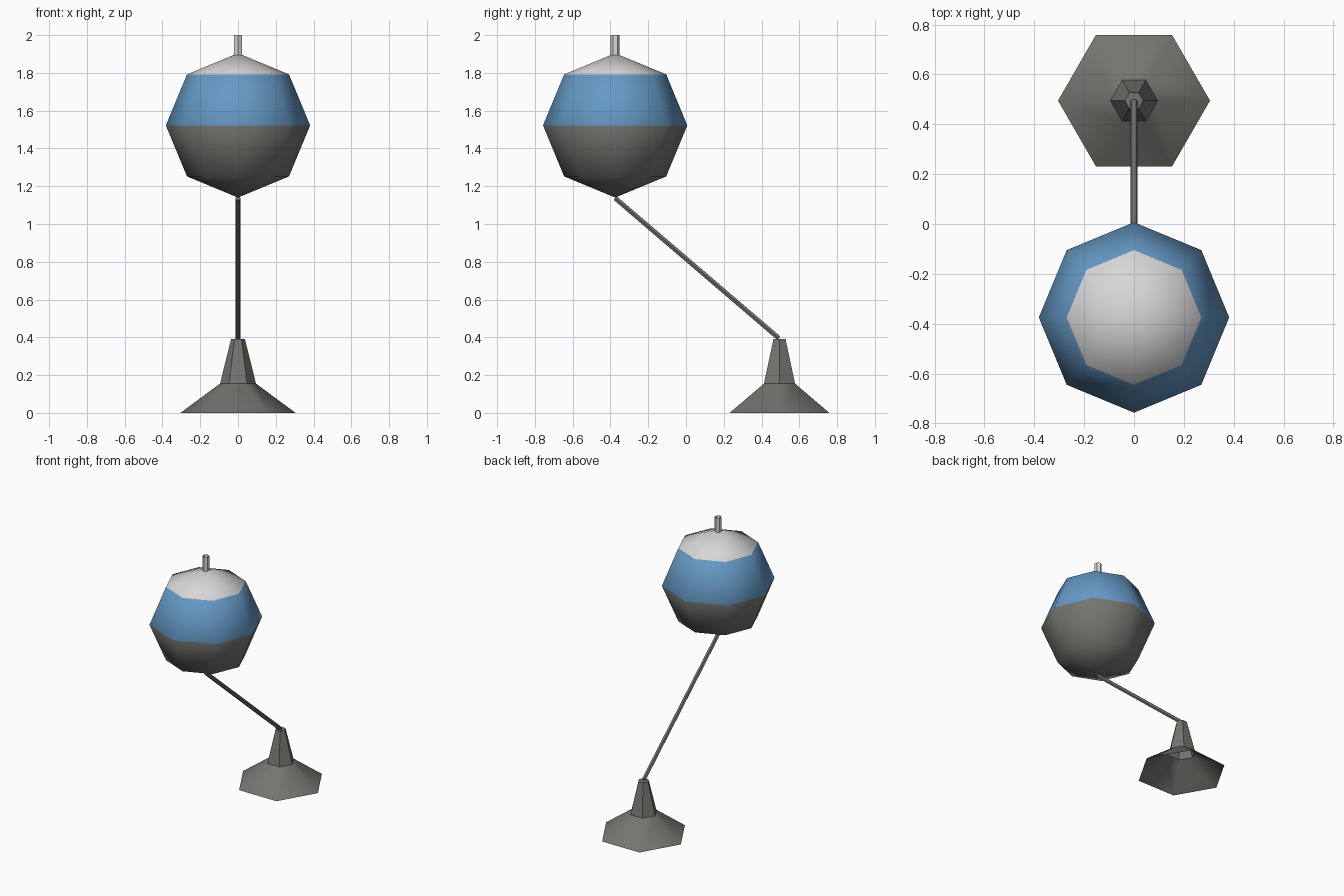
import bpy
import bmesh
from math import cos, sin, pi
from mathutils import Vector, Matrix

cube = bpy.data.objects.get("Cube")
if cube:
    bpy.data.objects.remove(cube, do_unlink=True)


def material(name, rgb):
    m = bpy.data.materials.new(name)
    m.use_nodes = True
    m.diffuse_color = (*rgb, 1)
    m.node_tree.nodes["Principled BSDF"].inputs["Base Color"].default_value = (*rgb, 1)
    return m


dark_grey = material("dark grey", (0.175, 0.175, 0.16))
blue = material("blue", (0.13, 0.32, 0.56))
light_grey = material("light grey", (0.68, 0.68, 0.68))


def finish(name, bm, mats, smooth):
    bmesh.ops.recalc_face_normals(bm, faces=bm.faces)
    mesh = bpy.data.meshes.new(name)
    for f in bm.faces:
        f.smooth = smooth
    bm.to_mesh(mesh)
    bm.free()
    for m in mats:
        mesh.materials.append(m)
    ob = bpy.data.objects.new(name, mesh)
    bpy.context.collection.objects.link(ob)
    return ob


def tube(name, start, end, r1, r2, mat, turn=0, cap_start=False, cap_end=False, smooth=False):
    """Six-sided tube or cone between two points, open unless capped."""
    start, end = Vector(start), Vector(end)
    axis = end - start
    rot = Vector((0, 0, 1)).rotation_difference(axis).to_matrix()
    bm = bmesh.new()
    rings = []
    for p, r in ((start, r1), (end, r2)):
        angles = [turn + i * pi / 3 for i in range(6)]
        rings.append([bm.verts.new(p + rot @ Vector((r * cos(a), r * sin(a), 0))) for a in angles])
    lo, hi = rings
    for i in range(6):
        j = (i + 1) % 6
        bm.faces.new((lo[i], lo[j], hi[j], hi[i]))
    if cap_start:
        bm.faces.new(lo[::-1])
    if cap_end:
        bm.faces.new(hi)
    ob = finish(name, bm, [mat], smooth)
    # Keep the tube walls facing outward even when the ends are open
    f = ob.data.polygons[0]
    if f.normal.dot(f.center - (start + end) / 2) < 0:
        ob.data.flip_normals()
    return ob


# Hollow flared foot and its narrow neck
BASE_Y = 0.495
tube("base_flare", (0, BASE_Y, 0), (0, BASE_Y, 0.155), 0.305, 0.095, dark_grey, smooth=True)
tube("base_neck", (0, BASE_Y, 0.155), (0, BASE_Y, 0.39), 0.095, 0.037, dark_grey, cap_end=True)

# Slanted arm from neck to globe
tube("arm", (0, BASE_Y - 0.003, 0.395), (0, -0.375, 1.137), 0.0145, 0.0145, dark_grey,
     cap_start=True, cap_end=True)

# Faceted globe with colour bands by height
CENTRE = Vector((0, -0.375, 1.522))
bm = bmesh.new()
bmesh.ops.create_uvsphere(bm, u_segments=8, v_segments=4, radius=0.382,
                          matrix=Matrix.Translation(CENTRE))
for f in bm.faces:
    h = f.calc_center_median().z - CENTRE.z
    f.material_index = 0 if h < 0 else 1 if h < 0.25 else 2
finish("globe", bm, [dark_grey, blue, light_grey], True)

# Open pin on top of the globe
tube("top_pin", (0, -0.375, 1.88), (0, -0.375, 2.0), 0.0235, 0.0235, light_grey, turn=pi / 2)
